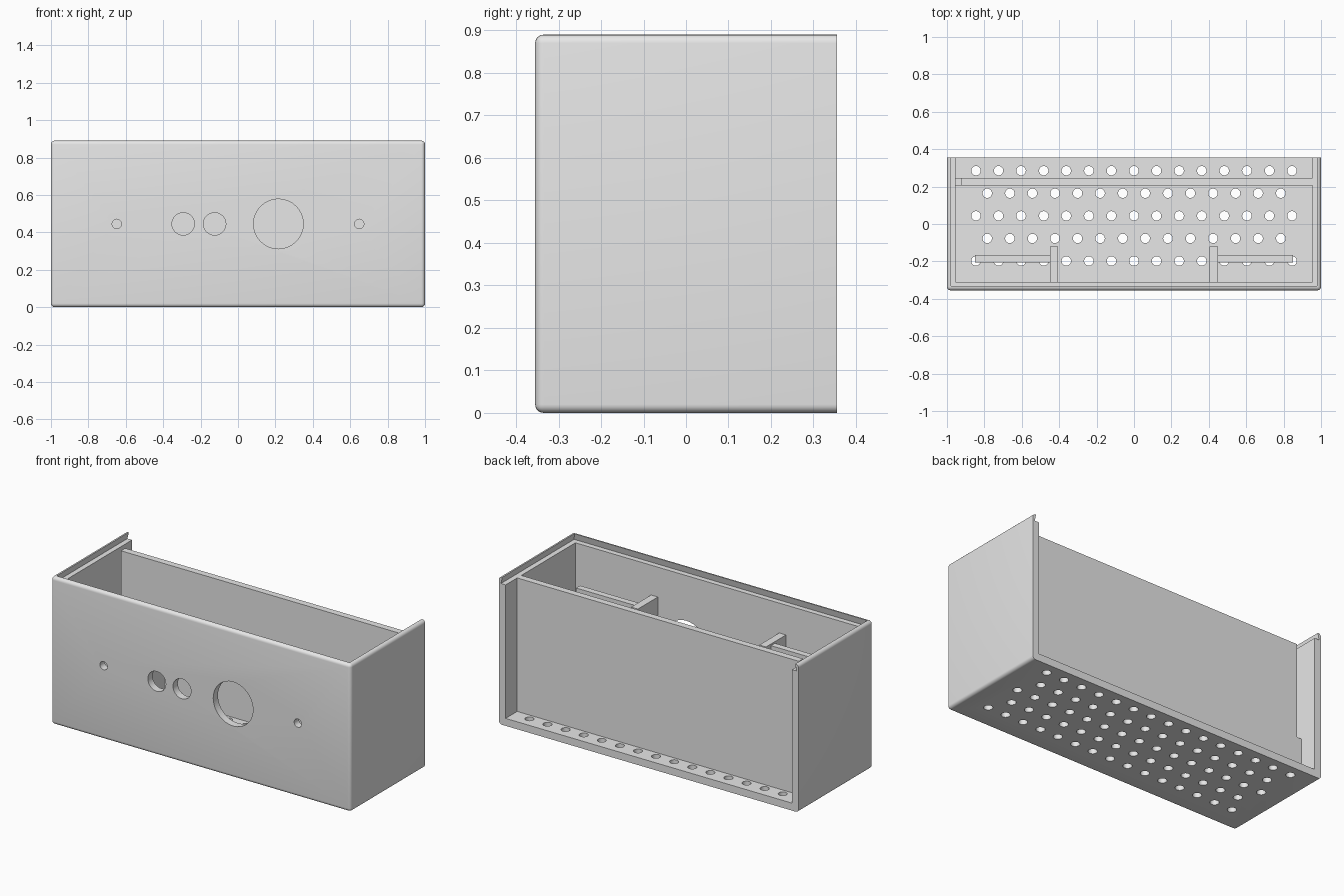
import bpy, bmesh, math
from mathutils import Matrix, Vector

if "Cube" in bpy.data.objects:
    bpy.data.objects.remove(bpy.data.objects["Cube"])

grey = bpy.data.materials.new("light_grey")
grey.diffuse_color = (0.8, 0.8, 0.8, 1)
grey.use_nodes = True
grey.node_tree.nodes["Principled BSDF"].inputs["Base Color"].default_value = grey.diffuse_color

W, D, H = 1.0, 0.355, 0.89      # half width, half depth, height
T = 0.045                       # wall thickness
HOLE_Z = 0.445


def make(name, bm):
    bmesh.ops.recalc_face_normals(bm, faces=bm.faces[:])
    me = bpy.data.meshes.new(name)
    bm.to_mesh(me)
    bm.free()
    me.materials.append(grey)
    ob = bpy.data.objects.new(name, me)
    bpy.context.collection.objects.link(ob)
    return ob


def add_box(bm, lo, hi):
    lo, hi = Vector(lo), Vector(hi)
    m = Matrix.Translation((lo + hi) / 2) @ Matrix.Diagonal((*(hi - lo), 1))
    return bmesh.ops.create_cube(bm, size=1, matrix=m)["verts"]


def box(name, lo, hi):
    bm = bmesh.new()
    add_box(bm, lo, hi)
    return make(name, bm)


def add_rod(bm, centre, r, length, rot=Matrix()):
    bmesh.ops.create_cone(bm, cap_ends=True, segments=32, radius1=r, radius2=r,
                          depth=length, matrix=Matrix.Translation(centre) @ rot)


def cut(target, cutter):
    cutter.hide_render = True
    mod = target.modifiers.new("cut", "BOOLEAN")
    mod.operation, mod.solver, mod.object = "DIFFERENCE", "EXACT", cutter
    bpy.context.view_layer.objects.active = target
    bpy.ops.object.modifier_apply(modifier=mod.name)
    bpy.data.objects.remove(cutter)


# Shell: rounded block, square at the open back
bm = bmesh.new()
add_box(bm, (-W, -D, 0), (W, D, H))
edges = [e for e in bm.edges if not all(v.co.y > D - 0.01 for v in e.verts)]
bmesh.ops.bevel(bm, geom=edges, offset=0.02, segments=5, profile=0.5, affect="EDGES")
shell = make("shell", bm)

# Main cavity, open to the back
cut(shell, box("cavity_cutter", (-W + T, -D + T, T), (W - T, 0.6, 0.87)))

# Dovetail channel for a sliding lid
bm = bmesh.new()
for v in add_box(bm, (-0.986, -0.342, 0.85), (0.986, 0.6, 0.9)):
    if v.co.z > 0.87:
        v.co.x *= 0.975 / 0.986
        if v.co.y < 0:
            v.co.y = -0.33
cut(shell, make("lid_channel_cutter", bm))

# Staggered vent holes in the floor
bm = bmesh.new()
pitch = 0.1207
for row in range(5):
    n = 15 - row % 2
    for i in range(n):
        add_rod(bm, ((i - (n - 1) / 2) * pitch, 0.285 - row * pitch, 0), 0.025, 0.2)
cut(shell, make("vent_cutter", bm))

# Round openings in the front
bm = bmesh.new()
for x, r in ((-0.648, 0.025), (-0.293, 0.06), (-0.125, 0.06), (0.216, 0.133), (0.648, 0.025)):
    add_rod(bm, (x, -D, HOLE_Z), r, 0.2, Matrix.Rotation(math.pi / 2, 4, "X"))
cut(shell, make("front_hole_cutter", bm))

# Recessed back panel with a cable slot along one edge
bm = bmesh.new()
prof = [(-0.955, T), (0.955, T), (0.955, 0.85), (-0.925, 0.85), (-0.925, 0.28), (-0.955, 0.28)]
face = bm.faces.new([bm.verts.new((x, 0.205, z)) for x, z in prof])
ext = bmesh.ops.extrude_face_region(bm, geom=[face])["geom"]
bmesh.ops.translate(bm, vec=(0, 0.04, 0), verts=[g for g in ext if isinstance(g, bmesh.types.BMVert)])
make("back_panel", bm)

# Inner bracket on each side: rib off the front wall and a cross board
for side, s in (("left", -1), ("right", 1)):
    def span(a, b):
        return sorted((s * a, s * b))
    x0, x1 = span(0.405, 0.45)
    box(side + "_rib", (x0, -0.31, T), (x1, -0.12, 0.67))
    x0, x1 = span(0.45, 0.85)
    box(side + "_board", (x0, -0.205, T), (x1, -0.167, 0.66))

# Smooth the rounded edges and hole walls, keep corners sharp
bpy.ops.object.select_all(action="DESELECT")
shell.select_set(True)
bpy.context.view_layer.objects.active = shell
bpy.ops.object.shade_smooth_by_angle(angle=math.radians(30))
